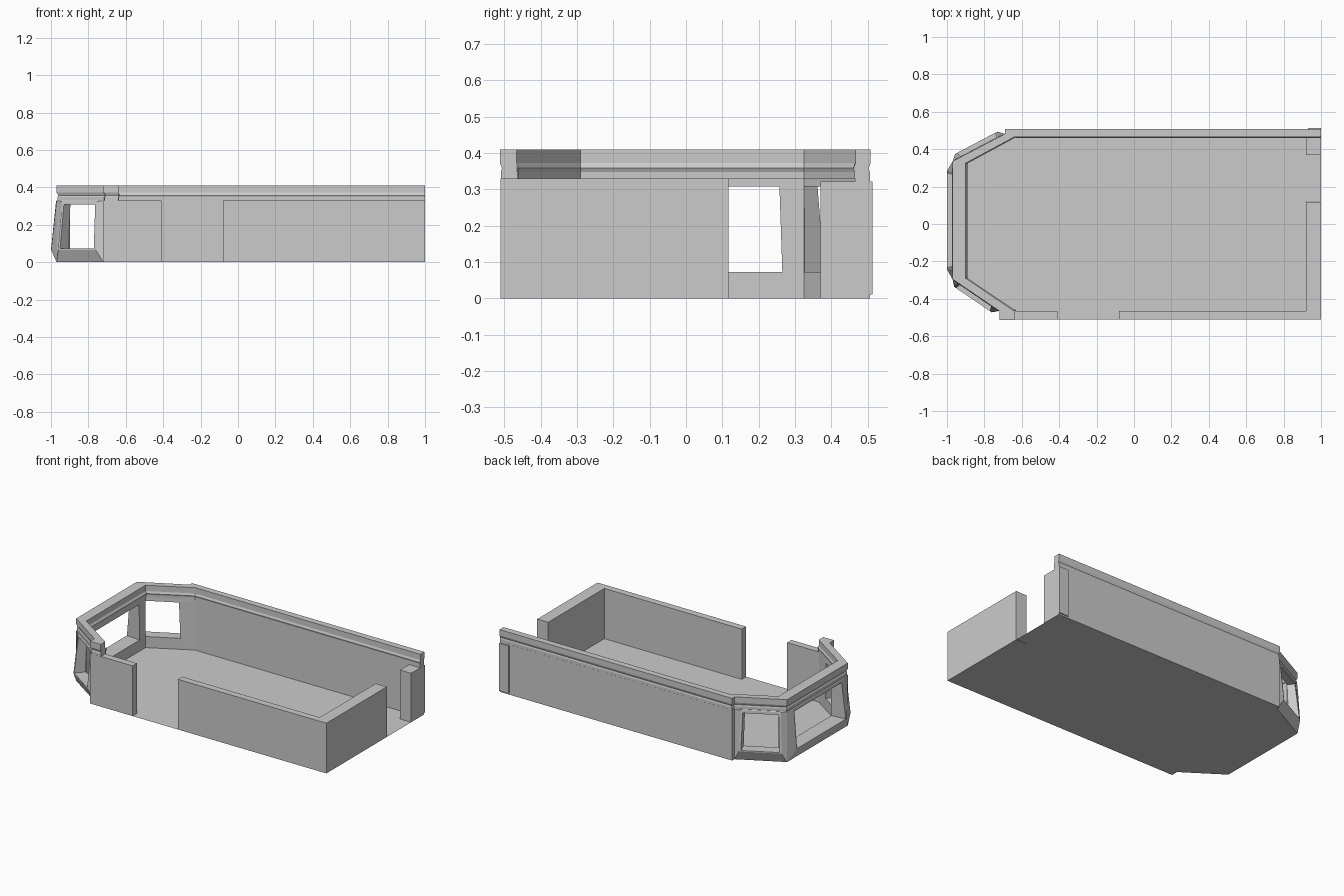
import bpy, bmesh
from mathutils import Vector

if "Cube" in bpy.data.objects:
    bpy.data.objects.remove(bpy.data.objects["Cube"])

WALL_H, TOP = 0.33, 0.41
# inner and outer plan corners of the bay, front to back
INNER = [(-0.64, -0.465), (-0.90, -0.29), (-0.90, 0.325), (-0.64, 0.465)]
OUTER = [(-0.72, -0.465), (-0.97, -0.295), (-0.97, 0.335), (-0.69, 0.482)]


def make(name, verts, faces):
    bm = bmesh.new()
    vs = [bm.verts.new(v) for v in verts]
    for f in faces:
        bm.faces.new([vs[i] for i in f])
    bmesh.ops.recalc_face_normals(bm, faces=bm.faces)
    me = bpy.data.meshes.new(name)
    bm.to_mesh(me)
    bm.free()
    ob = bpy.data.objects.new(name, me)
    bpy.context.collection.objects.link(ob)
    return ob


def prism(name, pts, z0, z1):
    n = len(pts)
    verts = [(x, y, z) for z in (z0, z1) for x, y in pts]
    sides = [(i, (i + 1) % n, (i + 1) % n + n, i + n) for i in range(n)]
    return make(name, verts, sides + [tuple(range(n))[::-1], tuple(range(n, 2 * n))])


def block(name, x0, x1, y0, y1, z0, z1):
    return prism(name, [(x0, y0), (x1, y0), (x1, y1), (x0, y1)], z0, z1)


def loft(name, rings, closed):
    """Bridge equal rings; closed joins last to first, otherwise cap the ends."""
    m, n = len(rings), len(rings[0])
    verts = [v for r in rings for v in r]
    faces = []
    for i in range(m if closed else m - 1):
        j = (i + 1) % m
        for k in range(n):
            l = (k + 1) % n
            faces.append((i * n + k, i * n + l, j * n + l, j * n + k))
    if not closed:
        faces += [tuple(range(n)), tuple(range((m - 1) * n, m * n))]
    return make(name, verts, faces)


def window_frame(name, a, b, qa, qb, margin):
    """Bay panel with an opening and an outer face that bulges at the sill."""
    a, b, qa, qb = (Vector((*p, 0)) for p in (a, b, qa, qb))
    u = (qb - qa).normalized()
    out = u.cross(Vector((0, 0, 1)))
    if out.x > 0:
        out = -out

    def ring(p, q, zb, zt, mb=0, mt=0, db=0, dt=0):
        up = Vector((0, 0, 1))
        return [p + u * mb + out * db + up * zb, q - u * mb + out * db + up * zb,
                q - u * mt + out * dt + up * zt, p + u * mt + out * dt + up * zt]

    # opening corners on the inner face sit square behind the outer ones
    depth = (qa - a).dot(out)
    ia, ib = qa - out * depth, qb - out * depth
    rings = [ring(a, b, 0, WALL_H),
             ring(qa, qb, 0, WALL_H),
             ring(qa, qb, 0.066, 0.325, margin, margin + 0.008, 0.029, 0.003),
             ring(qa, qb, 0.073, 0.308, margin + 0.012, margin + 0.02, 0.029, 0.004),
             ring(ia, ib, 0.073, 0.308, margin + 0.02, margin + 0.028)]
    return loft(name, rings, True)


# floor, reaching the outer edge inside both doorways
floor = make("floor", [(x, y, 0) for x, y in [
    INNER[0], (-0.41, -0.465), (-0.41, -0.51), (-0.08, -0.51), (-0.08, -0.465),
    (0.92, -0.465), (0.92, 0.12), (1, 0.12), (1, 0.37), (0.92, 0.37),
    (0.92, 0.465), INNER[3], INNER[2], INNER[1]]], [tuple(range(14))])

# front and right walls
prism("front_wall_left", [(-0.41, -0.51), (-0.41, -0.465), INNER[0], OUTER[0],
                          (-0.72, -0.51)], 0, WALL_H)
prism("front_right_wall", [(-0.08, -0.51), (1, -0.51), (1, 0.117), (0.92, 0.117),
                           (0.92, -0.465), (-0.08, -0.465)], 0, WALL_H)

# back wall, door pillar and its outside pad
prism("back_wall", [INNER[3], (1, 0.465), (1, 0.506), (-0.69, 0.506), OUTER[3]],
      0, WALL_H)
block("door_pillar", 0.92, 1, 0.37, 0.465, 0, 0.322)
block("back_pad", 0.93, 1, 0.506, 0.513, 0.01, 0.322)

# three bay windows
for i, name in enumerate(("front_bay_window", "end_bay_window", "back_bay_window")):
    window_frame(name, INNER[i], INNER[i + 1], OUTER[i], OUTER[i + 1],
                 0.05 if i == 1 else 0.03)

# moulded header running around the bay and along the back wall
stations = [((-0.64, -0.466), (-0.64, -0.512)), ((-0.642, -0.464), (-0.718, -0.512)),
            (INNER[0], OUTER[0]), (INNER[1], OUTER[1]), (INNER[2], OUTER[2]),
            (INNER[3], OUTER[3]), ((-0.637, 0.466), (-0.69, 0.508)),
            ((1, 0.466), (1, 0.508))]
levels = [(WALL_H, 0.06), (0.348, 0.06), (0.358, 0.13), (0.372, 0.0), (TOP, 0.0)]
rings = []
for p, q in stations:
    p, q = Vector(p), Vector(q)
    d = p - q
    rings.append([(*(q + d * k), z) for z, k in levels]
                 + [(*(p + d * k), z) for z, k in reversed(levels)])
loft("header", rings, False)
